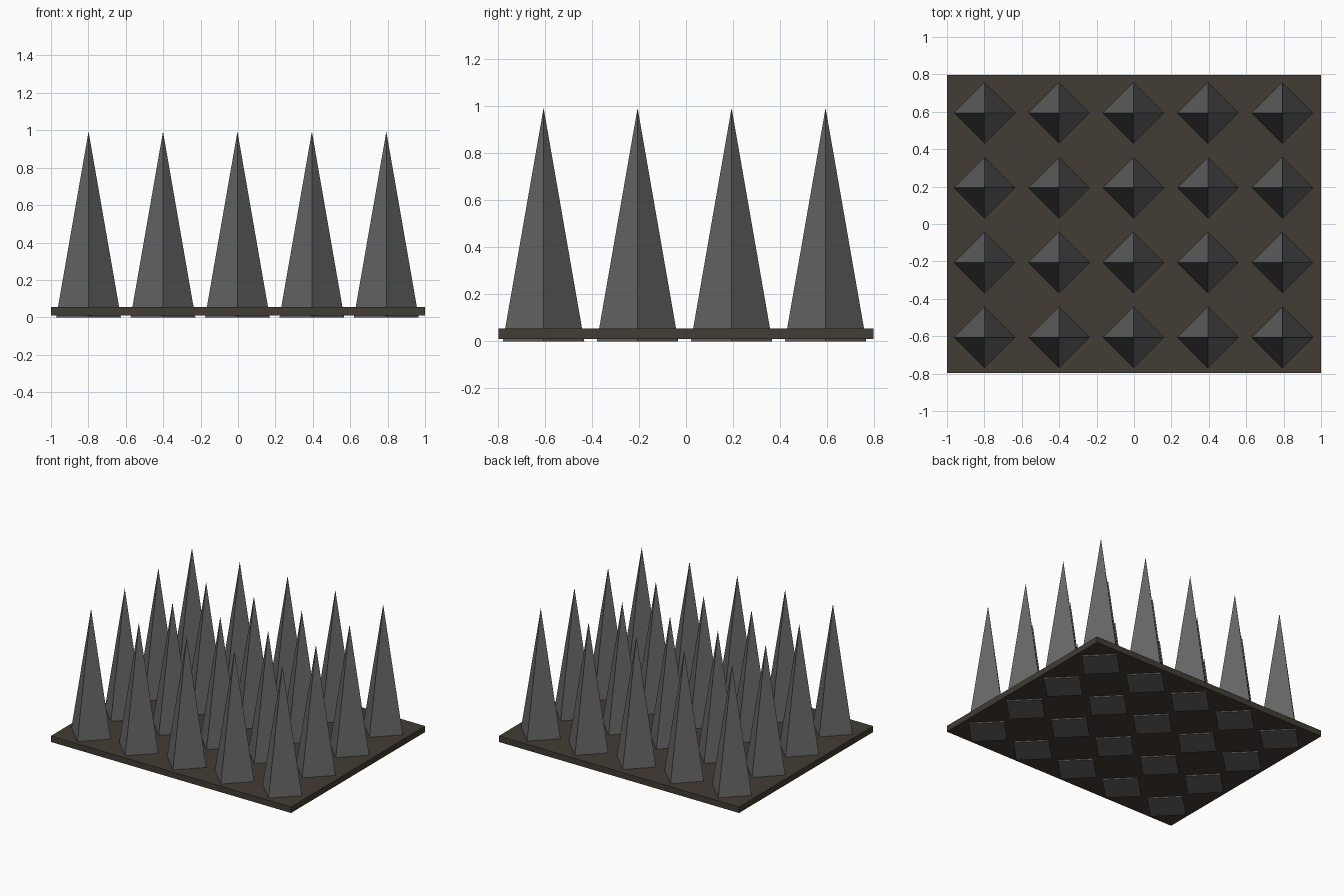
import bpy

if "Cube" in bpy.data.objects:
    bpy.data.objects.remove(bpy.data.objects["Cube"])

def material(name, color):
    m = bpy.data.materials.new(name)
    m.diffuse_color = (*color, 1)
    m.use_nodes = True
    m.node_tree.nodes["Principled BSDF"].inputs["Base Color"].default_value = m.diffuse_color
    return m

wood = material("dark_wood", (0.055, 0.045, 0.034))
metal = material("dark_metal", (0.13, 0.13, 0.13))

# Base plate, raised slightly above the spike bottoms
bpy.ops.mesh.primitive_cube_add(size=1, location=(0, 0, 0.0325))
plate = bpy.context.object
plate.name = "base_plate"
plate.scale = (2, 1.595, 0.045)
plate.data.materials.append(wood)

# Grid of four-sided spikes passing through the plate
HEIGHT = 0.993
bpy.ops.mesh.primitive_cone_add(vertices=4, radius1=0.173, radius2=0, depth=HEIGHT)
first = bpy.context.object
first.data.materials.append(metal)
for row in range(4):
    for col in range(5):
        if row == col == 0:
            spike = first
        else:
            spike = bpy.data.objects.new("spike", first.data)
            bpy.context.collection.objects.link(spike)
        spike.name = f"spike_{row + 1}_{col + 1}"
        spike.location = (-0.003 + (col - 2) * 0.398,
                          -0.006 + (row - 1.5) * 0.4, HEIGHT / 2)
